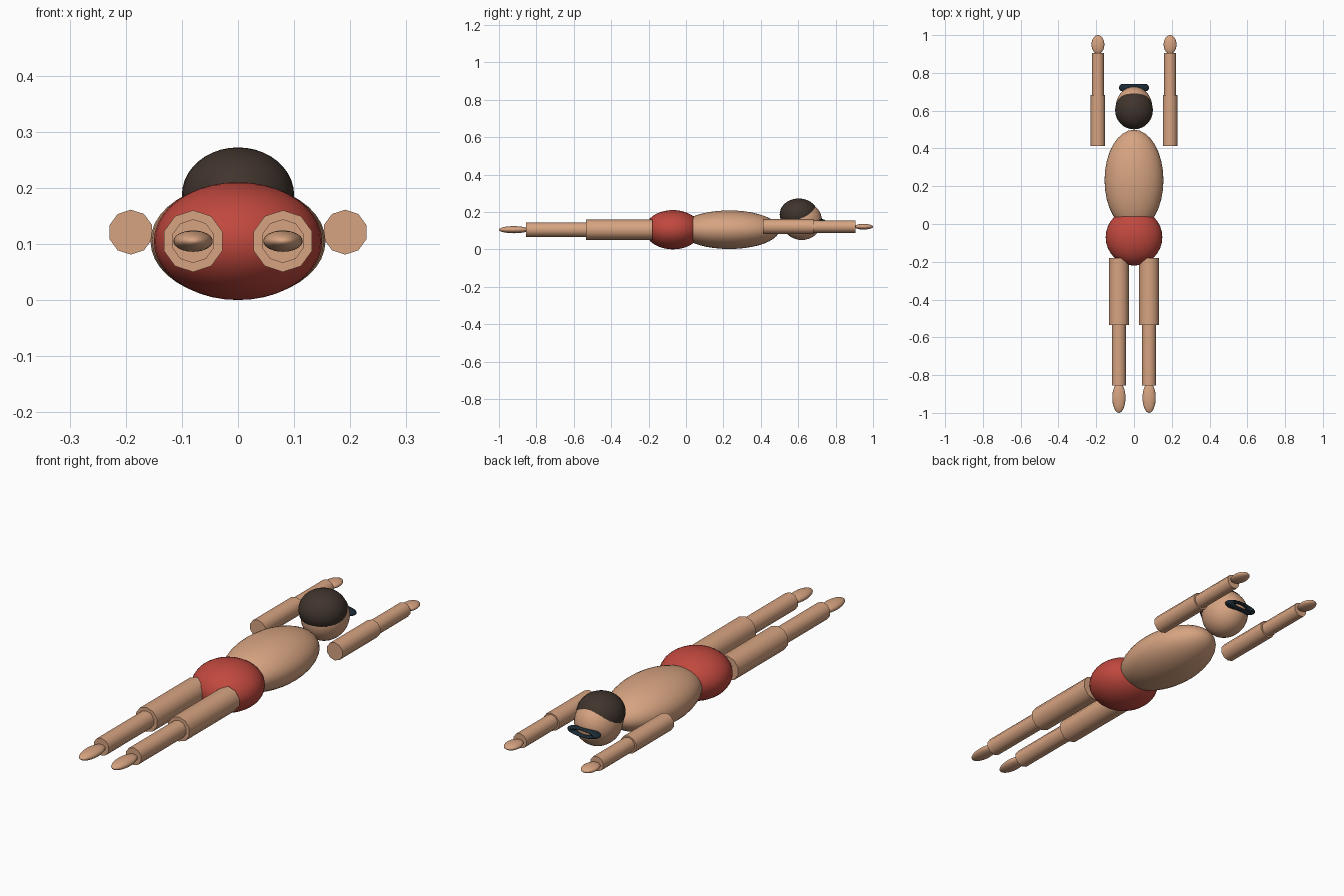
import bpy
from math import radians, pi

if "Cube" in bpy.data.objects:
    bpy.data.objects.remove(bpy.data.objects["Cube"])


def material(name, rgb):
    m = bpy.data.materials.new(name)
    m.diffuse_color = (*rgb, 1)
    m.use_nodes = True
    m.node_tree.nodes["Principled BSDF"].inputs["Base Color"].default_value = m.diffuse_color
    return m


skin = material("skin", (0.68, 0.37, 0.22))
red = material("red_cloth", (0.53, 0.065, 0.048))
dark_hair = material("dark_hair", (0.051, 0.034, 0.026))
dark_blue = material("dark_blue", (0.011, 0.024, 0.036))


def finish(name, mat):
    o = bpy.context.object
    o.name = name
    o.data.materials.append(mat)
    bpy.ops.object.transform_apply(location=False, rotation=True, scale=True)
    bpy.ops.object.shade_smooth_by_angle(angle=radians(40))
    return o


def ellipsoid(name, loc, radii, mat):
    bpy.ops.mesh.primitive_uv_sphere_add(segments=32, ring_count=20, radius=1, location=loc)
    bpy.context.object.scale = radii
    return finish(name, mat)


def limb(name, x, z, y0, y1, r, mat):
    # ten-sided cylinder lying along y
    bpy.ops.mesh.primitive_cylinder_add(vertices=10, radius=r, depth=abs(y1 - y0),
                                        location=(x, (y0 + y1) / 2, z),
                                        rotation=(pi / 2, 0, 0))
    return finish(name, mat)


# body
ellipsoid("torso", (0, 0.232, 0.105), (0.156, 0.267, 0.103), skin)
ellipsoid("swim_trunks", (0, -0.07, 0.105), (0.15, 0.15, 0.105), red)

# head
ellipsoid("head", (0, 0.619, 0.153), (0.097, 0.108, 0.103), skin)
ellipsoid("hair", (0, 0.603, 0.187), (0.10, 0.102, 0.085), dark_hair)

# goggles: flattened ring facing forward
bpy.ops.mesh.primitive_torus_add(major_radius=0.06, minor_radius=0.02, major_segments=32,
                                 minor_segments=12, location=(0, 0.722, 0.142),
                                 rotation=(pi / 2, 0, 0))
bpy.context.object.scale = (1, 0.25, 1)
finish("goggles", dark_blue)

# arms and legs on both sides
for side, s in (("left", -1), ("right", 1)):
    ax, az = s * 0.191, 0.121
    limb(side + "_upper_arm", ax, az, 0.413, 0.683, 0.04, skin)
    limb(side + "_forearm", ax, az, 0.68, 0.905, 0.033, skin)
    ellipsoid(side + "_hand", (ax, 0.95, az), (0.034, 0.05, 0.015), skin)
    lx, lz = s * 0.08, 0.105
    limb(side + "_thigh", lx, lz, -0.18, -0.535, 0.055, skin)
    limb(side + "_shin", lx, lz, -0.53, -0.856, 0.039, skin)
    ellipsoid(side + "_foot", (lx, -0.92, lz), (0.035, 0.08, 0.019), skin)
